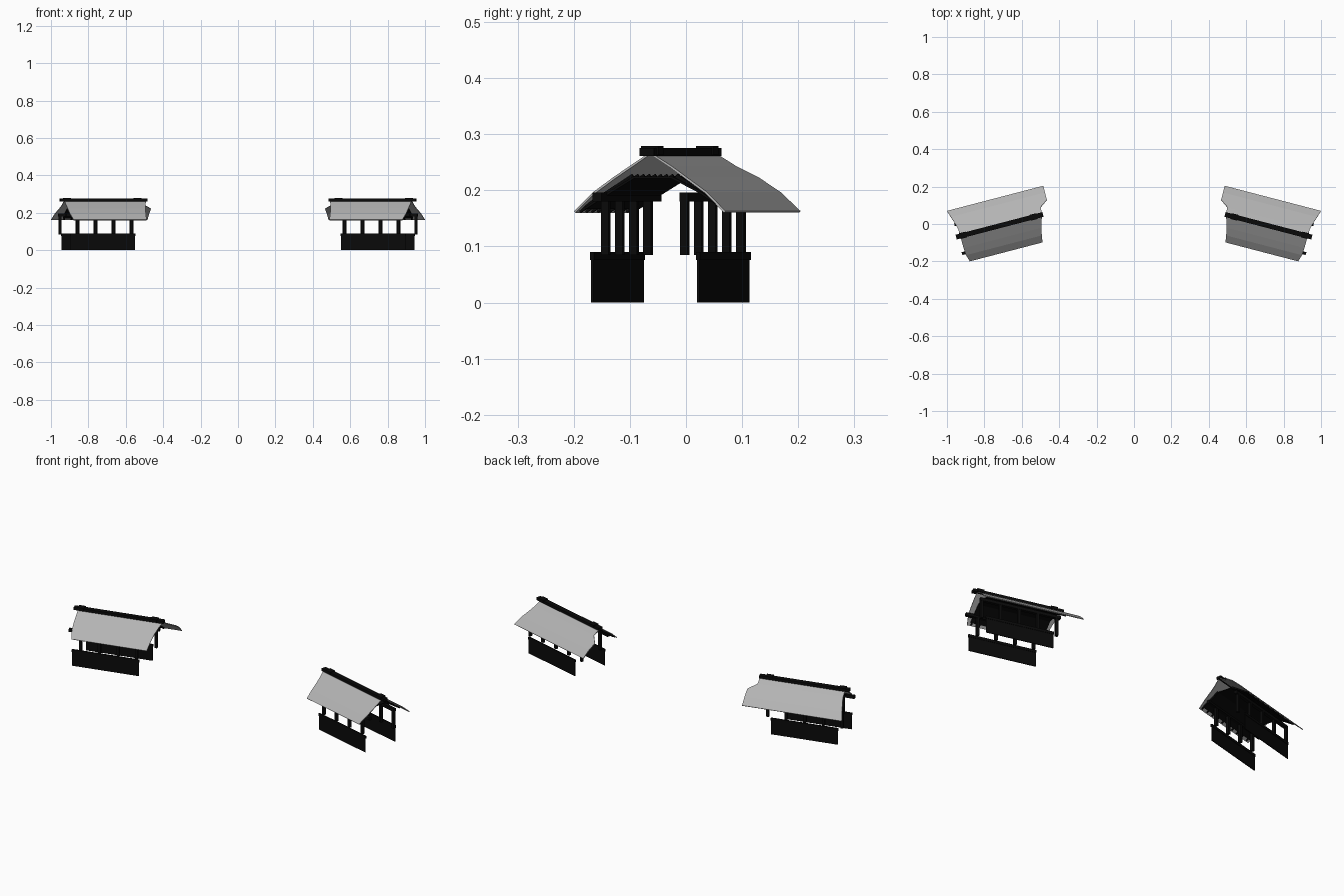
import bpy, bmesh, math
from mathutils import Matrix, Vector

cube = bpy.data.objects.get("Cube")
if cube:
    bpy.data.objects.remove(cube, do_unlink=True)


def material(name, colour):
    m = bpy.data.materials.new(name)
    m.diffuse_color = (*colour, 1)
    m.use_nodes = True
    bsdf = m.node_tree.nodes["Principled BSDF"]
    bsdf.inputs["Base Color"].default_value = (*colour, 1)
    bsdf.inputs["Roughness"].default_value = 0.9
    return m


GREY = material("roof grey", (0.45, 0.45, 0.45))
BLACK = material("timber black", (0.003, 0.003, 0.003))

# Each hut is laid out along its own length (u) and depth (v), then turned
TURN = Matrix.Rotation(math.radians(-14.6), 4, 'Z')
RIDGE = 0.172


def finish(bm, name, mat, thickness=0, smooth=False):
    """Turn the part, mirror it to the second hut and link it."""
    bmesh.ops.transform(bm, matrix=TURN, verts=bm.verts)
    mesh = bpy.data.meshes.new(name)
    bm.to_mesh(mesh)
    bm.free()
    obj = bpy.data.objects.new(name, mesh)
    bpy.context.collection.objects.link(obj)
    mesh.materials.append(mat)
    if smooth:
        mesh.shade_smooth()
    if thickness:
        mod = obj.modifiers.new("thickness", 'SOLIDIFY')
        mod.thickness = thickness
        mod.offset = -1
    mirror = obj.modifiers.new("second hut", 'MIRROR')
    mirror.use_mirror_merge = False
    return obj


def box(bm, u0, u1, v0, v1, z0, z1):
    size = Matrix.Diagonal((u1 - u0, v1 - v0, z1 - z0, 1))
    mid = Matrix.Translation(((u0 + u1) / 2, (v0 + v1) / 2, (z0 + z1) / 2))
    bmesh.ops.create_cube(bm, size=1, matrix=mid @ size)


def beam(bm, a, b, width):
    """Square bar between two points."""
    a, b = Vector(a), Vector(b)
    turn = (b - a).to_track_quat('Z', 'X').to_matrix().to_4x4()
    size = Matrix.Diagonal((width, width, (b - a).length, 1))
    bmesh.ops.create_cube(bm, size=1, matrix=Matrix.Translation((a + b) / 2) @ turn @ size)


def sheet(rows):
    """Skin through rows of (v, z, start u, end u)."""
    bm = bmesh.new()
    pairs = [(bm.verts.new((u0, v, z)), bm.verts.new((u1, v, z))) for v, z, u0, u1 in rows]
    for (a, b), (c, d) in zip(pairs, pairs[1:]):
        bm.faces.new((a, b, d, c))
    return bm


# Roof skin with uneven gable edges
roof_rows = [
    (0.028, 0.163, 0.498, 0.900), (0.065, 0.196, 0.492, 0.911),
    (0.105, 0.224, 0.485, 0.914), (0.140, 0.247, 0.475, 0.915),
    (RIDGE, 0.268, 0.461, 0.915),
    (0.213, 0.243, 0.461, 0.917), (0.243, 0.223, 0.418, 0.925),
    (0.283, 0.197, 0.418, 0.938), (0.320, 0.163, 0.418, 0.950)]
finish(sheet(roof_rows), "roof", GREY, 0.004)

# Dark lining below the roof
lining = [(0.045, 0.170), (0.09, 0.198), (0.135, 0.225),
          (0.205, 0.225), (0.25, 0.203), (0.30, 0.172)]
finish(sheet([(v, z, 0.51, 0.89) for v, z in lining]), "roof_lining", BLACK, 0.004)

# Rafters on both slopes
bm = bmesh.new()
for i in range(10):
    u = 0.512 + i * 0.041
    for side in (-1, 1):
        beam(bm, (u, RIDGE + side * 0.04, 0.226), (u, RIDGE + side * 0.138, 0.163), 0.007)
finish(bm, "rafters", BLACK)

# Ridge cap with raised end blocks
bm = bmesh.new()
box(bm, 0.458, 0.938, RIDGE - 0.013, RIDGE + 0.013, 0.261, 0.275)
for u in (0.51, 0.90):
    box(bm, u - 0.018, u + 0.018, RIDGE - 0.016, RIDGE + 0.016, 0.263, 0.279)
finish(bm, "ridge_cap", BLACK)

# Low side walls with a top rail
for name, v in (("front_wall", 0.064), ("back_wall", 0.259)):
    bm = bmesh.new()
    box(bm, 0.552, 0.908, v - 0.002, v + 0.002, 0, 0.09)
    box(bm, 0.550, 0.910, v - 0.004, v + 0.004, 0.076, 0.09)
    finish(bm, name, BLACK)

# Posts and the long beams they carry
for side, v, first, count in (("front", 0.0785, 0.570, 4), ("back", 0.238, 0.525, 5)):
    bm = bmesh.new()
    for i in range(count):
        u = first + i * 0.0993
        box(bm, u - 0.007, u + 0.007, v - 0.007, v + 0.007, 0.085, 0.195)
    finish(bm, side + "_posts", BLACK)
    bm = bmesh.new()
    box(bm, 0.505, 0.93, v - 0.008, v + 0.008, 0.18, 0.196)
    finish(bm, side + "_beam", BLACK)
